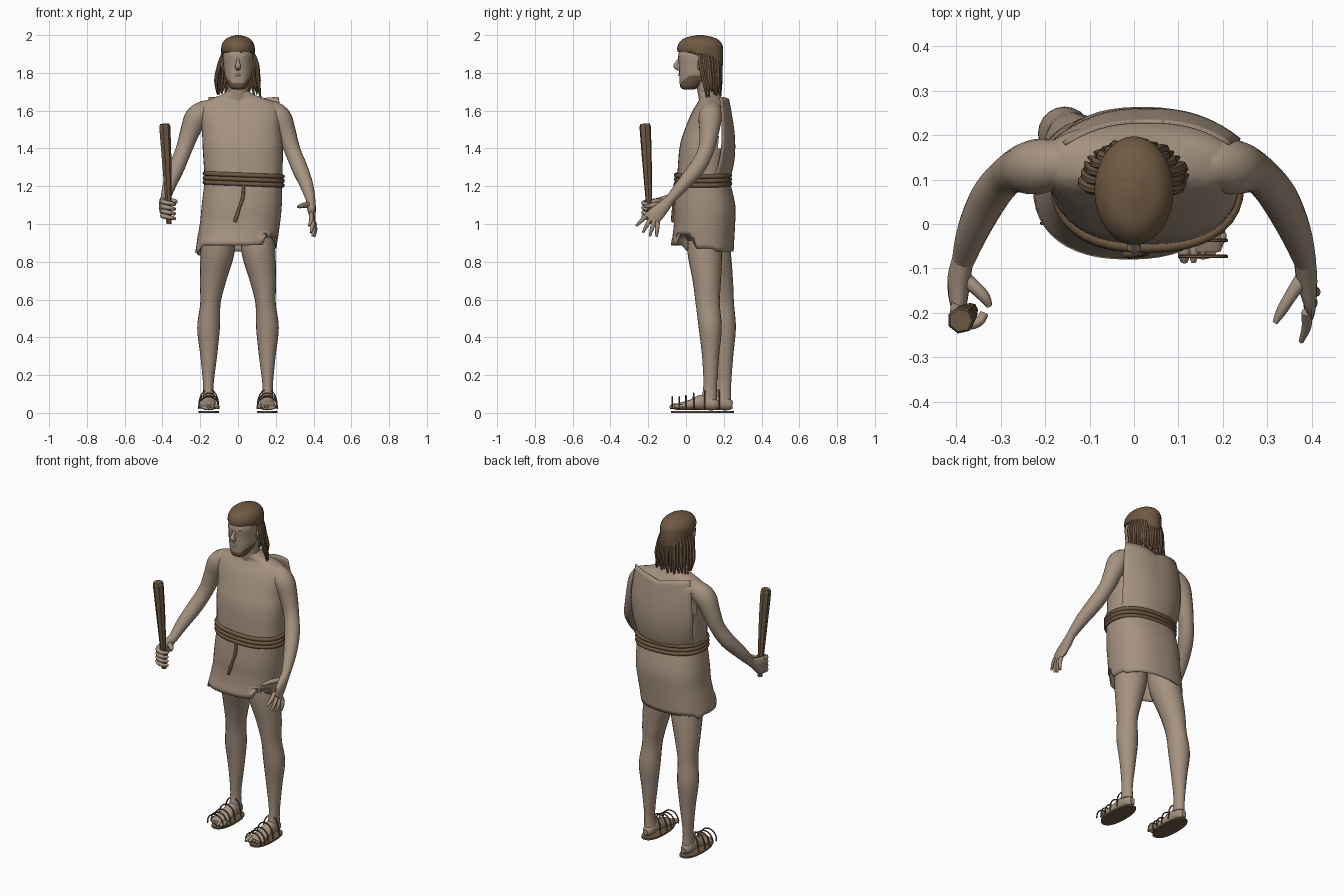
import bpy, bmesh, math, random
from mathutils import Vector

random.seed(4)
if "Cube" in bpy.data.objects:
    bpy.data.objects.remove(bpy.data.objects["Cube"])


def material(name, rgb):
    m = bpy.data.materials.new(name)
    m.use_nodes = True
    m.diffuse_color = (*rgb, 1)
    bsdf = m.node_tree.nodes["Principled BSDF"]
    bsdf.inputs["Base Color"].default_value = (*rgb, 1)
    bsdf.inputs["Roughness"].default_value = 0.9
    return m


TAN = material("tan skin and cloth", (0.38, 0.29, 0.215))
BROWN = material("dark brown", (0.16, 0.10, 0.055))
X, Y, Z = Vector((1, 0, 0)), Vector((0, 1, 0)), Vector((0, 0, 1))


def finish(name, bm, mat, smooth=True):
    mesh = bpy.data.meshes.new(name)
    bmesh.ops.recalc_face_normals(bm, faces=bm.faces)
    bm.to_mesh(mesh)
    bm.free()
    ob = bpy.data.objects.new(name, mesh)
    bpy.context.collection.objects.link(ob)
    mesh.materials.append(mat)
    if smooth:
        bpy.ops.object.select_all(action="DESELECT")
        ob.select_set(True)
        bpy.context.view_layer.objects.active = ob
        bpy.ops.object.shade_smooth_by_angle(angle=math.radians(50))
    return ob


def spline(rows, sub):
    """Smooth curve through rows of x, y, z, radius, radius."""
    r = [Vector((*q, q[3]) if len(q) == 4 else q) for q in rows]
    out = []
    for i in range(len(r) - 1):
        a, b, c, d = r[max(i - 1, 0)], r[i], r[i + 1], r[min(i + 2, len(r) - 1)]
        for k in range(sub):
            t = k / sub
            out.append(b + (c - a) * (t / 2) + (a * 2 - b * 5 + c * 4 - d) * (t * t / 2)
                       + (b * 3 - a - c * 3 + d) * (t ** 3 / 2))
    return out + [r[-1]]


def loft(name, rows, mat, sides=14, sub=4, flat=False, ref=X, power=1, caps=(True, True), smooth=True):
    """Sweep an elliptical section along a path; flat keeps every section level."""
    pts = spline(rows, sub)
    bm = bmesh.new()
    rings = []
    for i, q in enumerate(pts):
        p = Vector(q[:3])
        step = Vector(pts[min(i + 1, len(pts) - 1)][:3]) - Vector(pts[max(i - 1, 0)][:3])
        t = Z if flat else step.normalized()
        v = t.cross(ref).normalized()
        u = v.cross(t)
        ring = []
        for k in range(sides):
            a = math.tau * k / sides
            c, s = (math.copysign(abs(w) ** power, w) for w in (math.cos(a), math.sin(a)))
            ring.append(bm.verts.new(p + u * (c * max(q[3], .001)) + v * (s * max(q[4], .001))))
        rings.append(ring)
    for a, b in zip(rings, rings[1:]):
        for k in range(sides):
            j = (k + 1) % sides
            bm.faces.new((a[k], a[j], b[j], b[k]))
    for ring, use in zip((rings[0], rings[-1]), caps):
        if use:
            bm.faces.new(ring)
    return finish(name, bm, mat, smooth)


def solidify(ob, thickness):
    mod = ob.modifiers.new("thickness", "SOLIDIFY")
    mod.thickness = thickness


# Torso, open behind the arms where the loose back panel hangs
torso = loft("torso", [(.03, .09, 1.22, .205, .138), (.025, .1, 1.4, .212, .135),
                       (.018, .115, 1.5, .21, .122), (.01, .13, 1.59, .22, .1),
                       (.005, .135, 1.635, .205, .078), (0, .133, 1.662, .15, .062),
                       (0, .125, 1.685, .085, .056), (0, .12, 1.705, .055, .052)], TAN, 40, 5, True, power=.85)
bm = bmesh.new()
bm.from_mesh(torso.data)
holes = [f for f in bm.faces if (c := f.calc_center_median()).y > .165 and 1.41 < c.z < 1.6]
bmesh.ops.delete(bm, geom=holes, context="FACES")
bm.to_mesh(torso.data)
bm.free()

# Loose back panel of the tunic
bm = bmesh.new()
cols, levels = 20, 14
grid = []
for i in range(cols + 1):
    s = i / cols * 2 - 1
    top = 1.672 - .03 * (1 - abs(s)) ** 2
    col = []
    for k in range(levels + 1):
        t = k / levels
        half = .19 + .022 * math.sin(math.pi * t) - .005 * t
        y = .231 + .03 * math.sin(math.pi * t ** .8) - (.085 - .035 * t) * abs(s) ** 2.5
        col.append(bm.verts.new((.03 + s * half, y, 1.24 + (top - 1.24) * t)))
    grid.append(col)
for a, b in zip(grid, grid[1:]):
    for k in range(levels):
        bm.faces.new((a[k], b[k], b[k + 1], a[k + 1]))
solidify(finish("tunic_back_panel", bm, TAN), .005)

# Skirt with an uneven hem
skirt = loft("skirt", [(.03, .09, 1.24, .205, .138), (.02, .099, 1.1, .212, .162),
                       (.01, .098, 1, .212, .162), (-.012, .086, .87, .215, .166)],
             TAN, 48, 4, True, power=.85, caps=(True, False))
for v in skirt.data.vertices:
    if v.co.z < .9:
        v.co.z += .018 * (v.co.y < .0) - .015 * (v.co.y > .15) - .02 * (v.co.x < -.19)
        if v.co.x > .13 and v.co.y < .05:
            v.co.z += .04
solidify(skirt, .005)

# Rope belt and its hanging end
for i in range(3):
    ring = []
    for k in range(37):
        a = math.tau * k / 36
        c, s = (math.copysign(abs(w) ** .85, w) for w in (math.cos(a), math.sin(a)))
        ring.append((.03 + .206 * c, .09 + .143 * s, 1.213 + .023 * i - .008 * c, .012))
    loft("belt_rope", ring, BROWN, 8, 1, ref=Z)
loft("belt_end", [(.03, -.058, 1.21, .008), (.025, -.064, 1.14, .009), (.005, -.067, 1.08, .008),
                  (-.004, -.068, 1.05, .01), (-.018, -.069, 1.01, .009)], BROWN, 8)

# Neck and head, with the beard on the lower jaw
loft("neck", [(0, .13, 1.63, .08, .06), (0, .115, 1.69, .056, .052), (0, .1, 1.78, .056, .055)], TAN, 18)
head = loft("head", [(0, .015, 1.712, .022, .025), (0, .02, 1.725, .046, .05), (0, .045, 1.775, .068, .08),
                     (0, .065, 1.84, .077, .102), (0, .07, 1.9, .08, .11), (0, .075, 1.96, .06, .085)],
            TAN, 32, 6, True, power=.92)
head.data.materials.append(BROWN)
for f in head.data.polygons:
    c = f.center
    if c.y < .075 and c.z < 1.748 + max(0, abs(c.x) - .03) * .9:
        f.material_index = 1
loft("nose", [(0, -.03, 1.88, .008), (0, -.046, 1.855, .01), (0, -.054, 1.835, .016, .013),
              (0, -.034, 1.822, .012)], TAN, 10)
loft("lips", [(-.025, -.02, 1.788, .003), (0, -.034, 1.79, .008), (.025, -.02, 1.788, .003)], TAN, 8, ref=Z)
for side in (-1, 1):
    loft("brow", [(side * .012, -.032, 1.885, .007), (side * .035, -.026, 1.892, .008),
                  (side * .062, .002, 1.885, .004)], TAN, 8, ref=Z)
    loft("ear", [(side * .076, .07, 1.815, .005), (side * .083, .075, 1.84, .008, .016),
                 (side * .082, .08, 1.875, .005, .012)], TAN, 8)

# Hair cap and hanging locks
cap = loft("hair_cap", [(0, .075, 1.91, .085, .119), (0, .075, 1.932, .089, .122), (0, .075, 1.96, .081, .111),
                        (0, .075, 1.985, .057, .08), (0, .075, 2, .012, .018)], BROWN, 32, 4, True)
for v in cap.data.vertices:
    if v.co.z < 1.93:
        v.co.z -= .45 * max(0, v.co.y - .03)
count = 17
for i in range(count):
    a = math.radians(180 * i / (count - 1))
    c, s = math.cos(a), math.sin(a)
    jig = random.uniform(-.007, .007)
    low = 1.675 + random.uniform(-.01, .03)
    r = random.uniform(.009, .013)
    loft("hair_lock", [(c * .08, .075 + s * .1, 1.9, r), (c * .1, .08 + s * .1, 1.84, r * 1.2),
                       (c * .11 + jig, .095 + s * .086, 1.76, r * 1.1),
                       (c * .116 - jig, .11 + s * .072, low, .004)], BROWN, 7)

# Arms, rooted deep inside the shoulders
for side, word in ((-1, "right"), (1, "left")):
    loft(word + "_arm", [(side * .12, .138, 1.605, .045), (side * .175, .135, 1.598, .056),
                         (side * .222, .128, 1.56, .062), (side * .257, .122, 1.48, .051),
                         (side * .288, .105, 1.39, .043), (side * .325, .06, 1.3, .043),
                         (side * .362, -.015, 1.21, .036), (side * .385, -.085, 1.13, .025)], TAN, 18, 5)

# Open left hand
loft("left_palm", [(.384, -.075, 1.14, .024), (.388, -.12, 1.09, .024, .034), (.395, -.165, 1.045, .016, .043),
                   (.398, -.19, 1.02, .01, .036)], TAN, 14)
for i in range(4):
    t = i / 3
    base = Vector((.388 + .014 * t, -.198 + .048 * t, 1.055 - .045 * t))
    tip = Vector((.376 + .028 * t, -.264 + .108 * t, .99 - .055 * t - .02 * math.sin(t * 3)))
    mid = base.lerp(tip, .5) + X * .006
    loft("left_finger", [(*base, .012), (*mid, .011), (*tip, .006)], TAN, 8)
loft("left_thumb", [(.38, -.12, 1.1, .017), (.35, -.165, 1.1, .014), (.332, -.195, 1.095, .012),
                    (.317, -.222, 1.09, .006)], TAN, 8)

# Right fist around the club
loft("right_palm", [(-.384, -.075, 1.14, .024), (-.393, -.12, 1.11, .026, .038),
                    (-.395, -.165, 1.085, .022, .052), (-.393, -.2, 1.08, .014, .046)], TAN, 14)
for i in range(4):
    z = 1.122 - .025 * i
    path = []
    for k in range(7):
        a = math.radians(150 + 200 * k / 6)
        path.append((-.368 + .032 * math.cos(a), -.195 + .031 * math.sin(a), z - .003 * k, .0145 - .0008 * k))
    loft("right_finger", path, TAN, 8, 2, ref=Z)
loft("right_thumb", [(-.385, -.12, 1.115, .018), (-.355, -.145, 1.12, .015), (-.336, -.165, 1.12, .013),
                     (-.325, -.185, 1.115, .007)], TAN, 8)

# Faceted club
loft("club", [(-.366, -.192, 1, .015), (-.368, -.195, 1.1, .017), (-.38, -.208, 1.36, .027),
              (-.389, -.216, 1.515, .031), (-.39, -.217, 1.53, .026)], BROWN, 7, 1, smooth=False)

# Legs, feet and sandals
for side, word, back in ((-1, "right", .075), (1, "left", 0)):
    x = side * .155
    loft(word + "_leg", [(side * .1, .1 + back * .3, 1, .085, .09), (side * .108, .1 + back * .6, .85, .09, .092),
                         (side * .132, .11 + back * .85, .7, .07, .075), (side * .146, .115 + back, .58, .054, .064),
                         (side * .156, .128 + back, .45, .06, .061), (side * .155, .13 + back, .3, .044, .045),
                         (side * .157, .128 + back, .15, .028, .036), (x, .122 + back, .07, .032, .042)],
         TAN, 20, 5, True)
    loft(word + "_foot", [(x, .172 + back, .042, .016, .02), (x, .145 + back, .045, .031, .032),
                          (x, .085 + back, .056, .035, .04), (x, .03 + back, .044, .041, .028),
                          (x, -.03 + back, .034, .048, .02), (x, -.062 + back, .03, .04, .012)], TAN, 16)
    for i in range(5):
        tx, reach = x + side * (.021 * i - .042), .012 * abs(i - .5) ** 1.1
        r = .015 if i == 0 else .011
        loft(word + "_toe", [(tx, -.035 + back, .035, r), (tx, -.07 + reach + back, .034, r),
                             (tx, -.092 + reach + back, .028, r * .5)], TAN, 8)
    loft(word + "_sole", [(x, .05 + back, z, .055, .13) for z in (0, .01)], BROWN, 28, 1, True, power=.85)
    for y, height in ((-.073, .065), (-.037, .065), (-.002, .07), (.04, .085), (.1, .105)):
        arch = []
        for k in range(13):
            a = math.pi * k / 12
            arch.append((x + .053 * math.cos(a), y + back, .02 + height * math.sin(a) ** .8, .004))
        loft(word + "_sandal_strap", arch, BROWN, 6, 1, ref=Y)
